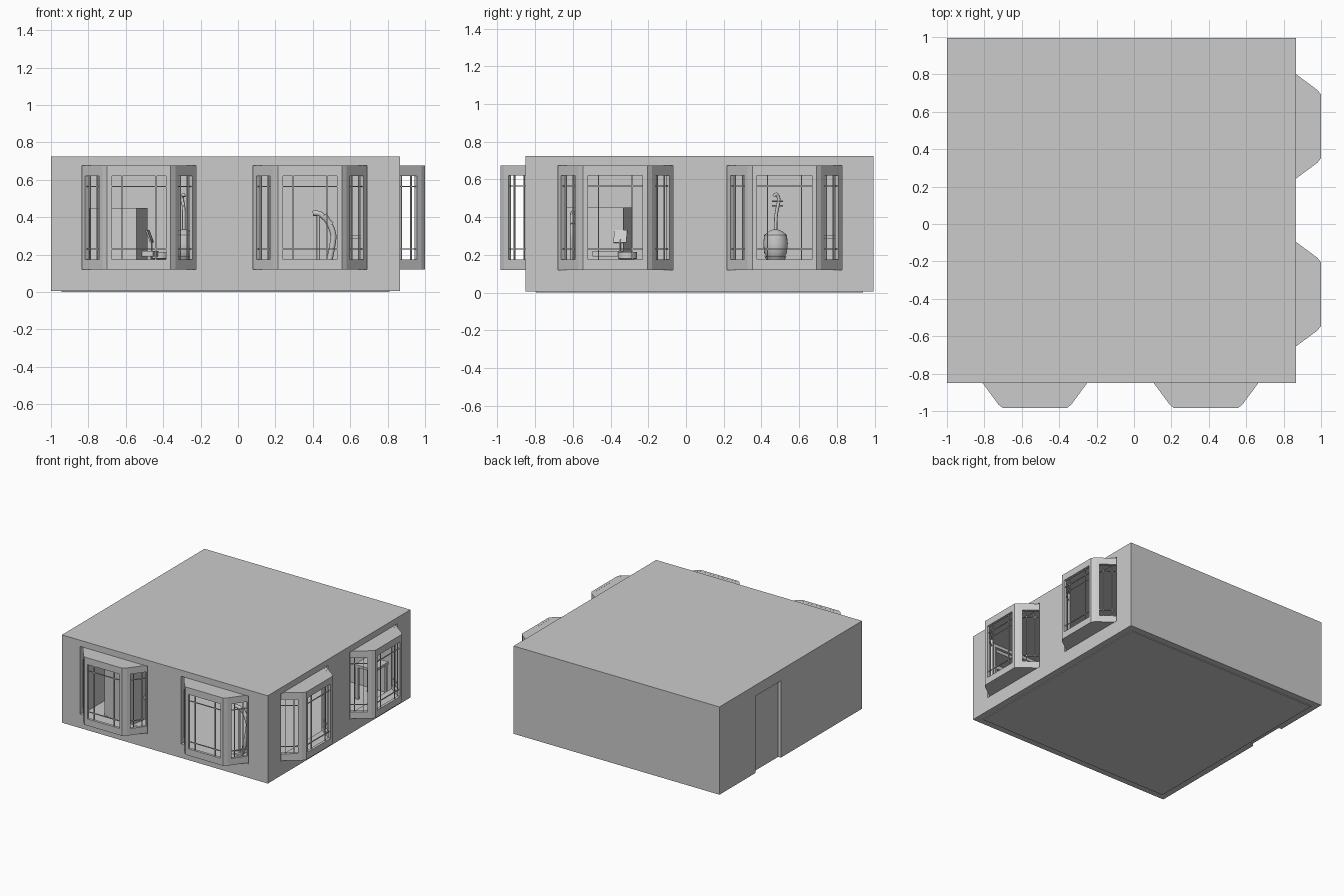
import bpy, bmesh
from math import pi, sin, cos, radians
from mathutils import Vector

if "Cube" in bpy.data.objects:
    bpy.data.objects.remove(bpy.data.objects["Cube"])

X0, X1, Y0, Y1, TOP = -1.0, 0.865, -0.85, 0.995, 0.725
WALL = 0.055
BAYS = [((-0.53, Y0), 0), ((0.385, Y0), 0),
        ((X1, -0.375), pi / 2), ((X1, 0.522), pi / 2)]


def finish(name, bm, loc=(0, 0, 0), rot=0, smooth=False):
    bmesh.ops.recalc_face_normals(bm, faces=bm.faces[:])
    me = bpy.data.meshes.new(name)
    bm.to_mesh(me)
    bm.free()
    ob = bpy.data.objects.new(name, me)
    bpy.context.collection.objects.link(ob)
    ob.location = loc
    ob.rotation_euler.z = rot
    if smooth:
        bpy.ops.object.select_all(action='DESELECT')
        ob.select_set(True)
        bpy.context.view_layer.objects.active = ob
        bpy.ops.object.shade_smooth_by_angle()
    return ob


def add_box(bm, lo, hi):
    vs = bmesh.ops.create_cube(bm, size=1)['verts']
    for v in vs:
        v.co = Vector([lo[i] if v.co[i] < 0 else hi[i] for i in range(3)])


def box(name, lo, hi, loc=(0, 0, 0), rot=0):
    bm = bmesh.new()
    add_box(bm, lo, hi)
    return finish(name, bm, loc, rot)


def prism(bm, pts, z0, z1):
    f = bm.faces.new([bm.verts.new((x, y, z0)) for x, y in pts])
    r = bmesh.ops.extrude_face_region(bm, geom=[f])['geom']
    for v in r:
        if isinstance(v, bmesh.types.BMVert):
            v.co.z = z1


def lathe(name, profile, loc, n=24):
    bm = bmesh.new()
    rings = [[bm.verts.new((r * cos(2 * pi * i / n), r * sin(2 * pi * i / n), z))
              for i in range(n)] for r, z in profile]
    for a, b in zip(rings, rings[1:]):
        for i in range(n):
            bm.faces.new((a[i], a[(i + 1) % n], b[(i + 1) % n], b[i]))
    bm.faces.new(rings[0])
    bm.faces.new(rings[-1])
    return finish(name, bm, loc, smooth=True)


def tube(name, pts, radius, loc=(0, 0, 0)):
    cu = bpy.data.curves.new(name, 'CURVE')
    cu.dimensions = '3D'
    cu.bevel_depth = radius
    cu.bevel_resolution = 2
    cu.use_fill_caps = True
    sp = cu.splines.new('NURBS')
    sp.points.add(len(pts) - 1)
    for p, c in zip(sp.points, pts):
        p.co = (*c, 1)
    sp.use_endpoint_u = True
    sp.order_u = 3
    ob = bpy.data.objects.new(name, cu)
    bpy.context.collection.objects.link(ob)
    ob.location = loc
    return ob


# Room shell: hollow box, bay openings and doorway cut through the walls
shell = box('walls', (X0, Y0, 0.006), (X1, Y1, TOP))
cutters = [box('cavity_cutter', (X0 + WALL, Y0 + WALL, -0.1),
               (X1 - WALL, Y1 - WALL, TOP - 0.025)),
           box('door_cutter', (X0 - 0.1, 0.20, -0.1), (X0 + 0.1, 0.53, 0.635))]
for (x, y), r in BAYS:
    cutters.append(box('bay_cutter', (-0.305, -0.08, 0.12), (0.305, 0.1, 0.675), (x, y, 0), r))
bpy.context.view_layer.objects.active = shell
for c in cutters:
    c.hide_render = True
    m = shell.modifiers.new('cut', 'BOOLEAN')
    m.operation = 'DIFFERENCE'
    m.solver = 'EXACT'
    m.object = c
    bpy.ops.object.modifier_apply(modifier=m.name)
    bpy.data.objects.remove(c)

# Floor slab and door leaf
box('floor', (X0 + WALL, Y0 + WALL, 0), (X1 - WALL, Y1 - WALL, 0.02))
box('door', (X0 + 0.025, 0.20, 0.006), (X0 + WALL, 0.53, 0.635))


# Bay windows
def panel(bm, a, b, z0, z1, t, side, rail, offset):
    a, b = Vector(a), Vector(b)
    L = (b - a).length
    d = (b - a) / L
    n = Vector((-d.y, d.x))            # points into the room

    def pos(s, h, z):
        p = a + d * s + n * h
        return (p.x, p.y, z)
    # frame ring
    rect = lambda m, k: [(m, z0 + k), (L - m, z0 + k), (L - m, z1 - k), (m, z1 - k)]
    loops = [[bm.verts.new(pos(s, h, z)) for s, z in rect(m, k)]
             for m, k, h in ((0, 0, 0), (side, rail, 0), (side, rail, t), (0, 0, t))]
    for j in range(4):
        p, q = loops[j], loops[(j + 1) % 4]
        for i in range(4):
            k = (i + 1) % 4
            bm.faces.new((p[i], p[k], q[k], q[i]))
    # glazing bars set in from the edges of the opening
    w = 0.003
    bars = []
    for s in (side + offset, L - side - offset):
        bars.append((s - w, s + w, z0 + rail, z1 - rail))
    for z in (z0 + rail + 0.055, z1 - rail - 0.055):
        bars.append((side, L - side, z - w, z + w))
    for s0, s1, za, zb in bars:
        prism(bm, [pos(s, h, 0)[:2] for s, h in
                   ((s0, 0.008), (s1, 0.008), (s1, 0.015), (s0, 0.015))], za, zb)


half = [(0.17, -0.135), (0.195, -0.115), (0.305, 0.034)]
plan = [(-x, y) for x, y in reversed(half)] + half
for (x, y), r in BAYS:
    bm = bmesh.new()
    panel(bm, plan[0], plan[1], 0.12, 0.675, 0.022, 0.03, 0.055, 0.03)
    panel(bm, plan[2], plan[3], 0.12, 0.675, 0.022, 0.025, 0.055, 0.055)
    panel(bm, plan[4], plan[5], 0.12, 0.675, 0.022, 0.03, 0.055, 0.03)
    # corner posts
    for s in (1, -1):
        prism(bm, [(s * px, py) for px, py in
                   ((0.17, -0.135), (0.195, -0.115), (0.18, -0.10), (0.165, -0.113))], 0.12, 0.675)
    # sill and head boards
    inner = [(px * 0.995, py * 0.99) for px, py in plan]
    prism(bm, inner, 0.1205, 0.145)
    prism(bm, inner, 0.65, 0.6745)
    finish('bay_window', bm, (x, y, 0), r)

# Upright piano with keyboard shelf and music rest, turned slightly
P, R = (-0.64, -0.46, 0), radians(-11)
box('piano_case', (-0.13, -0.155, 0.02), (0.13, 0.155, 0.45), P, R)
box('piano_keyboard', (0.13, 0.0, 0.19), (0.19, 0.155, 0.22), P, R)
rest = box('music_rest', (-0.004, -0.035, 0), (0.004, 0.035, 0.07), (-0.46, -0.35, 0.265), R)
rest.rotation_euler.y = -0.35
tube('music_rest_post', [(0, 0, 0.02), (0, 0, 0.15), (0, 0, 0.28)], 0.004, (-0.46, -0.35, 0))
lathe('stool', [(0.045, 0.02), (0.015, 0.04), (0.015, 0.17), (0.05, 0.18), (0.05, 0.215)],
      (-0.42, -0.31, 0))

# Round-bodied string instrument on a stand
C = (-0.29, 0.475, 0)
lathe('instrument_stand', [(0.06, 0.02), (0.05, 0.05), (0.04, 0.16), (0.058, 0.19)], C)
lathe('instrument_body', [(0.045, 0.185), (0.06, 0.21), (0.065, 0.26), (0.06, 0.305),
                          (0.035, 0.325), (0.012, 0.335)], C)
tube('instrument_neck', [(0, 0, 0.32), (0, 0, 0.4), (0, 0.012, 0.46), (-0.01, 0.02, 0.5),
                         (0, 0, 0.53), (0, -0.008, 0.51)], 0.009, C)
for z in (0.46, 0.485):
    tube('tuning_peg', [(0, -0.02, z), (0, 0.01, z), (0, 0.04, z)], 0.004, C)

# Harp by the front window
H = (0.46, -0.6, 0)
tube('harp_column', [(-0.03, 0, 0.03), (-0.03, 0, 0.2), (-0.03, 0, 0.42)], 0.009, H)
tube('harp_neck', [(-0.06, 0, 0.42), (-0.03, 0, 0.425), (0, 0, 0.40), (0.04, 0, 0.36)], 0.014, H)
tube('harp_body', [(0, 0, 0.41), (0.05, 0, 0.34), (0.05, 0, 0.25), (0.0, 0, 0.04)], 0.016, H)
box('harp_base', (-0.06, -0.03, 0.02), (0.05, 0.03, 0.05), H)

# Side table in the far corner
T = (0.65, 0.8, 0)
box('table_top', (-0.09, -0.09, 0.285), (0.09, 0.09, 0.305), T)
for sx in (-0.075, 0.075):
    for sy in (-0.075, 0.075):
        box('table_leg', (sx - 0.01, sy - 0.01, 0.02), (sx + 0.01, sy + 0.01, 0.285), T)
